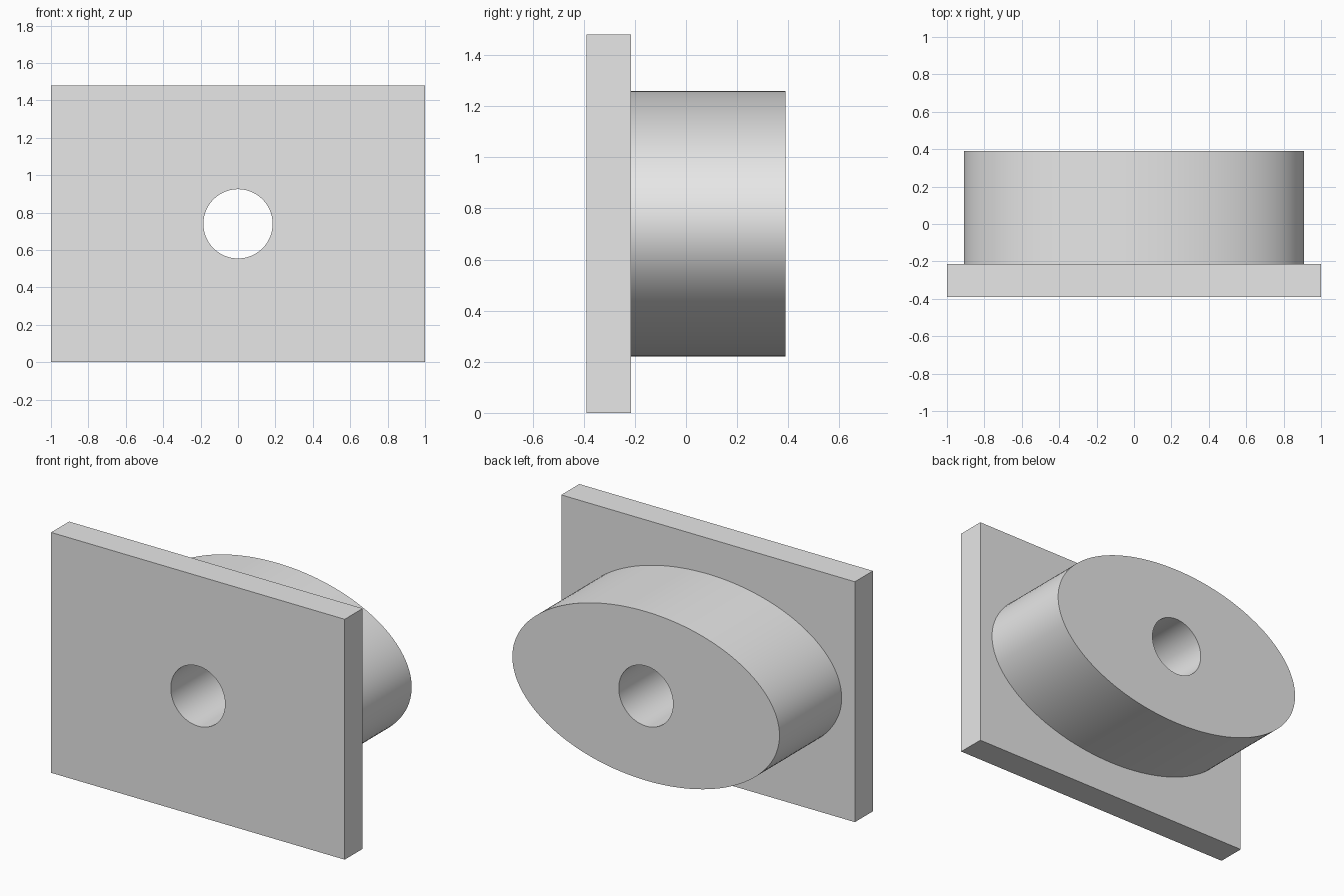
import bpy
from math import cos, sin, pi, radians

cube = bpy.data.objects.get("Cube")
if cube:
    bpy.data.objects.remove(cube, do_unlink=True)

CENTRE_Z = 0.74
FRONT, STEP, BACK = -0.39, -0.215, 0.39
HOLE_RADIUS = 0.185
SEGMENTS = 128

grey = bpy.data.materials.new("light_grey")
grey.use_nodes = True
colour = (0.8, 0.8, 0.8, 1)
grey.diffuse_color = colour
grey.node_tree.nodes["Principled BSDF"].inputs["Base Color"].default_value = colour


def ellipse(rx, rz, count=SEGMENTS):
    return [(rx * cos(2 * pi * i / count), CENTRE_Z + rz * sin(2 * pi * i / count))
            for i in range(count)]


def prism(name, outline, y0, y1):
    """Extrude an x-z outline from y0 to y1."""
    n = len(outline)
    verts = [(x, y, z) for y in (y0, y1) for x, z in outline]
    faces = [tuple(range(n)), tuple(reversed(range(n, 2 * n)))]
    faces += [(i, i + n, (i + 1) % n + n, (i + 1) % n) for i in range(n)]
    mesh = bpy.data.meshes.new(name)
    mesh.from_pydata(verts, [], faces)
    mesh.materials.append(grey)
    obj = bpy.data.objects.new(name, mesh)
    bpy.context.collection.objects.link(obj)
    return obj


def boolean(target, tool, operation):
    mod = target.modifiers.new(operation.lower(), "BOOLEAN")
    mod.operation = operation
    mod.solver = "EXACT"
    mod.object = tool
    bpy.context.view_layer.objects.active = target
    bpy.ops.object.modifier_apply(modifier=mod.name)
    bpy.data.objects.remove(tool, do_unlink=True)


# Rectangular plate with an oval boss fused to its back
body = prism("plate_with_oval_boss", [(-1, 0), (1, 0), (1, 1.48), (-1, 1.48)], FRONT, STEP)
boolean(body, prism("oval_boss", ellipse(0.91, 0.52), STEP - 0.05, BACK), "UNION")

# Round bore through both
boolean(body, prism("bore_cutter", ellipse(HOLE_RADIUS, HOLE_RADIUS), FRONT - 0.1, BACK + 0.1),
        "DIFFERENCE")

# Smooth curved walls, sharp rims
bpy.ops.object.select_all(action="DESELECT")
body.select_set(True)
bpy.context.view_layer.objects.active = body
bpy.ops.object.shade_smooth_by_angle(angle=radians(30))
